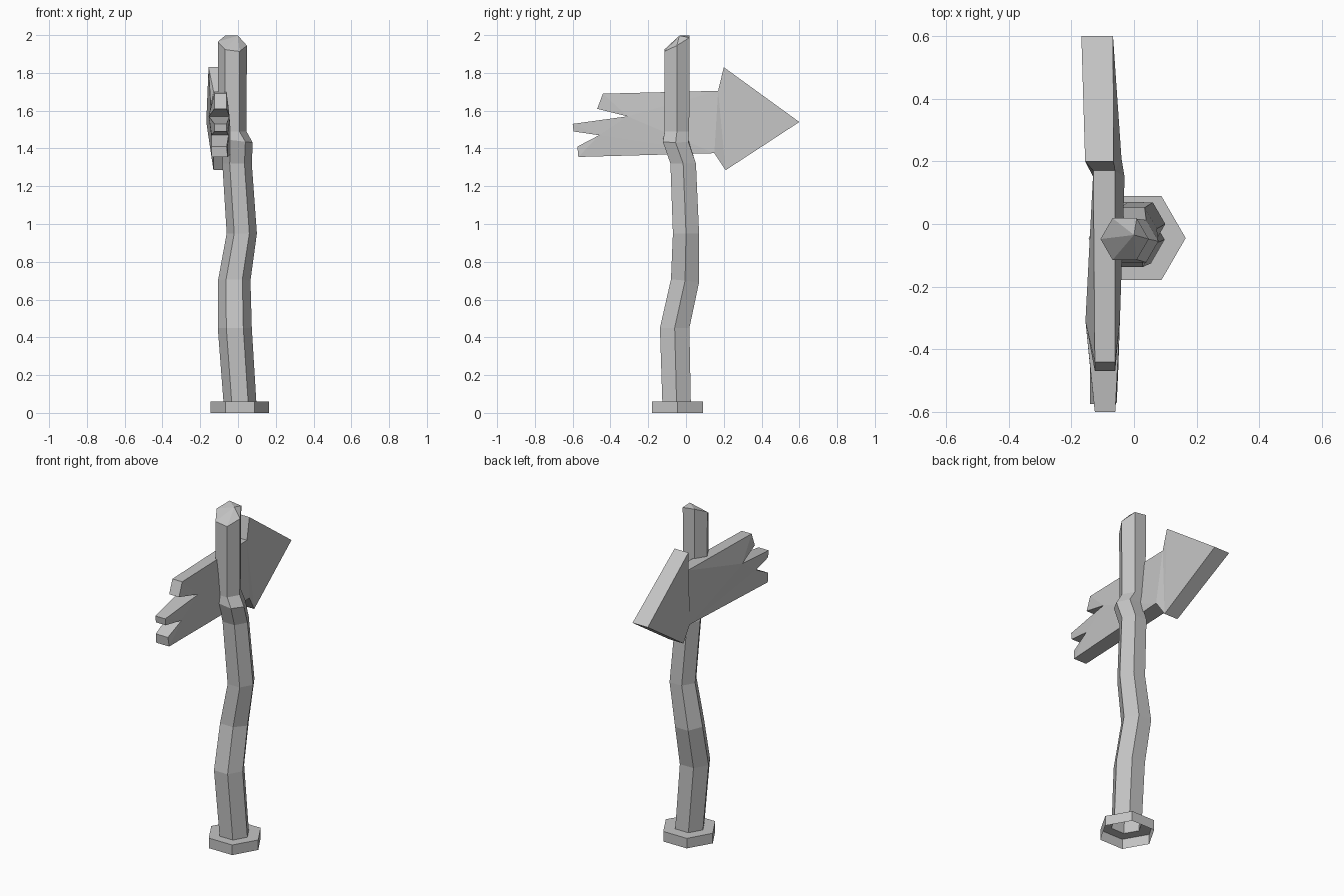
import bpy, bmesh
from math import cos, sin, pi
from mathutils import Vector

cube = bpy.data.objects.get("Cube")
if cube:
    bpy.data.objects.remove(cube, do_unlink=True)

grey = bpy.data.materials.new("weathered grey")
grey.use_nodes = True
colour = (0.55, 0.55, 0.55, 1)
grey.diffuse_color = colour
grey.node_tree.nodes["Principled BSDF"].inputs["Base Color"].default_value = colour


def finish(bm, name):
    bmesh.ops.recalc_face_normals(bm, faces=bm.faces)
    mesh = bpy.data.meshes.new(name)
    bm.to_mesh(mesh)
    bm.free()
    mesh.materials.append(grey)
    obj = bpy.data.objects.new(name, mesh)
    bpy.context.collection.objects.link(obj)
    return obj


def hex_ring(bm, x, y, z, r, tilt_x=0, tilt_y=0):
    ring = []
    for i in range(6):
        dx, dy = r * cos(i * pi / 3), r * sin(i * pi / 3)
        ring.append(bm.verts.new((x + dx, y + dy, z + dx * tilt_x + dy * tilt_y)))
    return ring


def bridge(bm, a, b):
    for i in range(len(a)):
        j = (i + 1) % len(a)
        bm.faces.new((a[i], a[j], b[j], b[i]))


# Crooked hexagonal post: centre x, centre y, height, radius, tilts
levels = [
    (0.01, -0.05, 0.06, 0.087),
    (-0.017, -0.06, 0.45, 0.09),
    (-0.02, -0.005, 0.70, 0.086, 0, -0.1),
    (0.02, 0.0, 0.95, 0.08),
    (-0.005, -0.015, 1.32, 0.078),
    (0.0, -0.055, 1.44, 0.078, -0.12, 0),
    (-0.03, -0.048, 1.49, 0.075),
    (-0.03, -0.048, 1.955, 0.077, -0.13, 0.55),
]
bm = bmesh.new()
rings = [hex_ring(bm, *level) for level in levels]
for low, high in zip(rings, rings[1:]):
    bridge(bm, low, high)
peak = bm.verts.new((0.0, -0.035, 1.997))
for i in range(6):
    bm.faces.new((rings[-1][i], rings[-1][(i + 1) % 6], peak))
finish(bm, "post")

# Hollow collar at the foot, open underneath
bm = bmesh.new()
inner = hex_ring(bm, *levels[0])
rim = hex_ring(bm, 0.01, -0.045, 0.06, 0.155)
foot = hex_ring(bm, 0.01, -0.045, 0.0, 0.155)
bridge(bm, inner, rim)
bridge(bm, rim, foot)
finish(bm, "foot_collar")

# Splintered arrow board: y, z, outer x, inner x around the outline
outline = [
    (0.60, 1.54, -0.168, -0.067),
    (0.20, 1.83, -0.156, -0.065),
    (0.17, 1.705, -0.13, -0.06),
    (-0.44, 1.69, -0.125, -0.06),
    (-0.47, 1.61, -0.125, -0.06),
    (-0.31, 1.57, -0.155, -0.045),
    (-0.60, 1.53, -0.125, -0.06),
    (-0.595, 1.49, -0.125, -0.06),
    (-0.46, 1.47, -0.14, -0.05),
    (-0.575, 1.41, -0.14, -0.06),
    (-0.57, 1.355, -0.14, -0.055),
    (0.15, 1.375, -0.13, -0.03),
    (0.21, 1.285, -0.13, -0.04),
]
bm = bmesh.new()
outer = [bm.verts.new((xo, y, z)) for y, z, xo, xi in outline]
inner = [bm.verts.new((xi, y, z)) for y, z, xo, xi in outline]
bridge(bm, outer, inner)
# Each side is split into head, body and three prongs
parts = [(0, 1, 2, 11, 12), (2, 3, 4, 5), (2, 5, 8, 11), (5, 6, 7, 8), (8, 9, 10, 11)]
for side in (outer, inner):
    for part in parts:
        bm.faces.new([side[i] for i in part])
bmesh.ops.triangulate(bm, faces=[f for f in bm.faces if len(f.verts) > 3])
finish(bm, "arrow_board")
